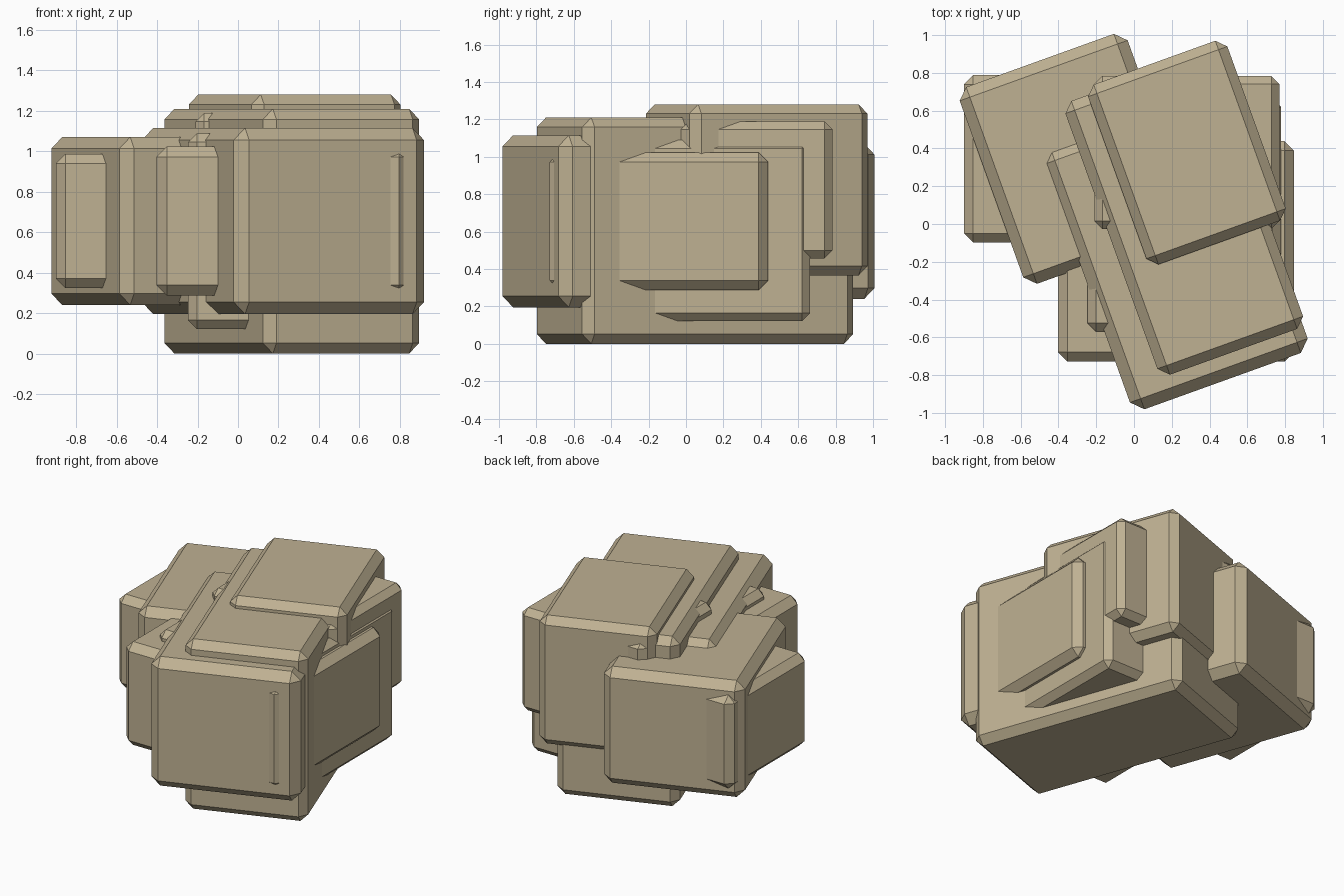
import bpy
import bmesh
import math
from mathutils import Matrix, Vector

cube = bpy.data.objects.get("Cube")
if cube:
    bpy.data.objects.remove(cube, do_unlink=True)

# Sandy stone colour
stone = bpy.data.materials.new("sandy_stone")
stone.use_nodes = True
colour = (0.52, 0.44, 0.29, 1.0)
stone.diffuse_color = colour
bsdf = stone.node_tree.nodes["Principled BSDF"]
bsdf.inputs["Base Color"].default_value = colour
bsdf.inputs["Roughness"].default_value = 0.9


def block(name, centre, size, bevel, angle):
    """Flat-shaded block with chamfered edges, turned about z."""
    bm = bmesh.new()
    bmesh.ops.create_cube(bm, size=1.0)
    bmesh.ops.scale(bm, vec=size, verts=bm.verts)
    bmesh.ops.bevel(bm, geom=bm.edges[:], offset=bevel, segments=1,
                    affect='EDGES', profile=0.5)
    mesh = bpy.data.meshes.new(name)
    bm.to_mesh(mesh)
    bm.free()
    mesh.materials.append(stone)
    obj = bpy.data.objects.new(name, mesh)
    obj.matrix_world = Matrix.Translation(centre) @ Matrix.Rotation(angle, 4, 'Z')
    bpy.context.collection.objects.link(obj)


# Each rock is a turned main block crossed by a straight, wider and lower one
TURN = math.radians(19.8)
rocks = {
    "high_rock": ((0.28, 0.378, 0.823), (0.784, 1.012, 0.915), 0.05),
    "tall_rock": ((0.266, 0.048, 0.605), (0.82, 1.54, 1.21), 0.052),
    "front_rock": ((0.222, -0.145, 0.655), (1.0, 1.46, 0.92), 0.06),
    "side_rock": ((-0.31, 0.345, 0.655), (0.945, 1.107, 0.83), 0.057),
}
for name, (centre, size, bevel) in rocks.items():
    block(name + "_main", Vector(centre), size, bevel, TURN)
    cross = (size[0] * 1.25, size[1] * 0.8, size[2] * 0.8)
    block(name + "_cross", Vector(centre), cross, bevel * 0.85, 0.0)
